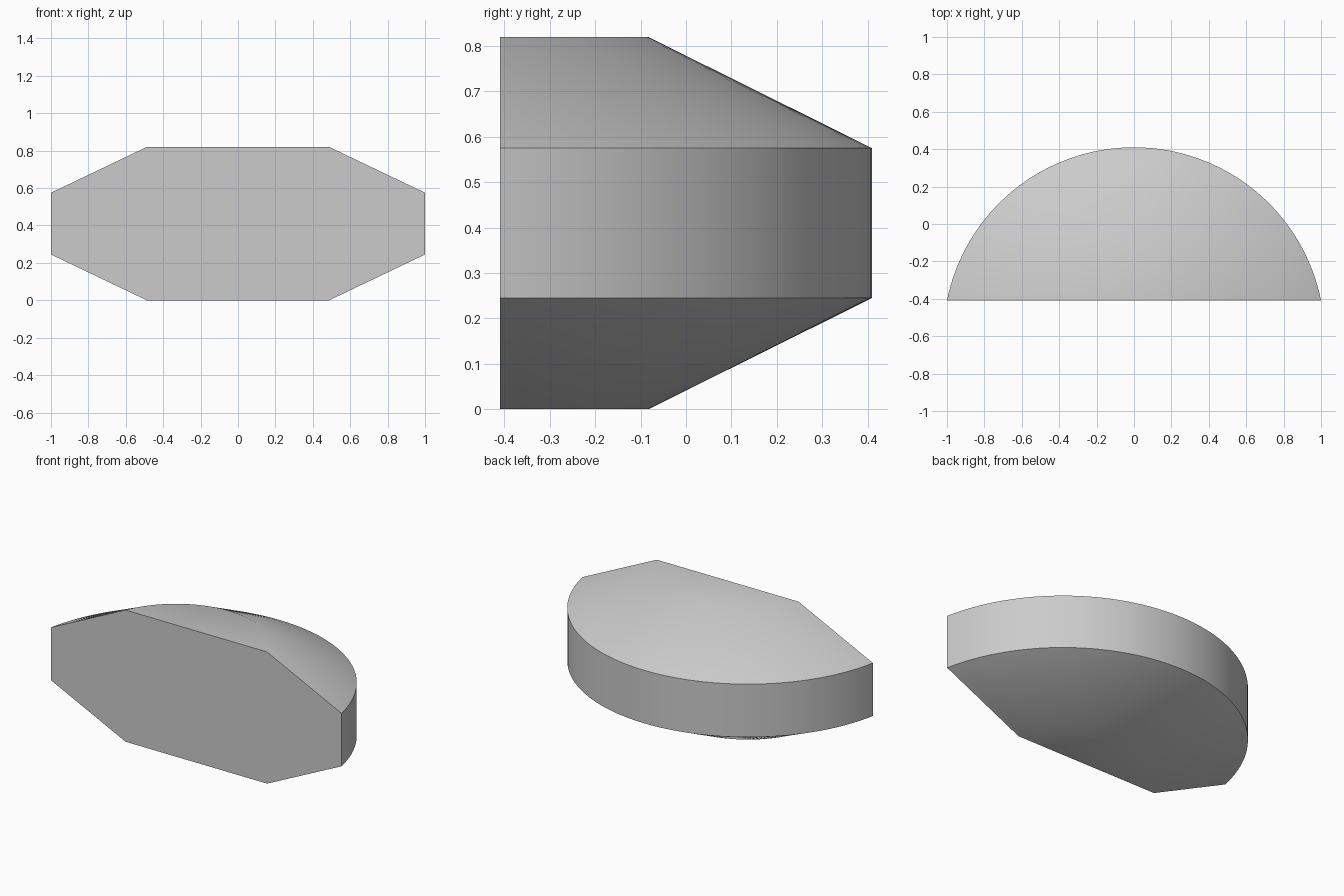
import bpy, bmesh, math

if "Cube" in bpy.data.objects:
    bpy.data.objects.remove(bpy.data.objects["Cube"])

CENTRE_Y = -0.61   # shared axis of all arcs
FRONT_Y = -0.41    # flat cut face
SEGMENTS = 64


def arc(bm, radius, z):
    """Arc of vertices from the right end of the cut face round to the left."""
    start = math.asin((FRONT_Y - CENTRE_Y) / radius)
    step = (math.pi - 2 * start) / SEGMENTS
    return [bm.verts.new((radius * math.cos(start + i * step),
                          CENTRE_Y + radius * math.sin(start + i * step), z))
            for i in range(SEGMENTS + 1)]


# Radius and height of each level, bottom to top
profile = [(0.527, 0.0), (1.02, 0.245), (1.02, 0.575), (0.527, 0.82)]

bm = bmesh.new()
rings = [arc(bm, r, z) for r, z in profile]

# Lower slope, upright rim and upper slope
for low, high in zip(rings, rings[1:]):
    for i in range(SEGMENTS):
        bm.faces.new((low[i], low[i + 1], high[i + 1], high[i]))

# Flat bottom, flat top and flat front
bm.faces.new(rings[0])
bm.faces.new(rings[-1])
bm.faces.new([r[0] for r in rings] + [r[-1] for r in reversed(rings)])
bmesh.ops.recalc_face_normals(bm, faces=bm.faces)

mesh = bpy.data.meshes.new("chamfered_half_disc")
bm.to_mesh(mesh)
bm.free()
body = bpy.data.objects.new("chamfered_half_disc", mesh)
bpy.context.collection.objects.link(body)

# Plain grey
grey = bpy.data.materials.new("grey")
grey.diffuse_color = (0.6, 0.6, 0.6, 1)
grey.use_nodes = True
grey.node_tree.nodes["Principled BSDF"].inputs["Base Color"].default_value = grey.diffuse_color
mesh.materials.append(grey)

# Smooth round surfaces, sharp rim and cut edges
bpy.context.view_layer.objects.active = body
body.select_set(True)
bpy.ops.object.shade_smooth_by_angle(angle=math.radians(30))
